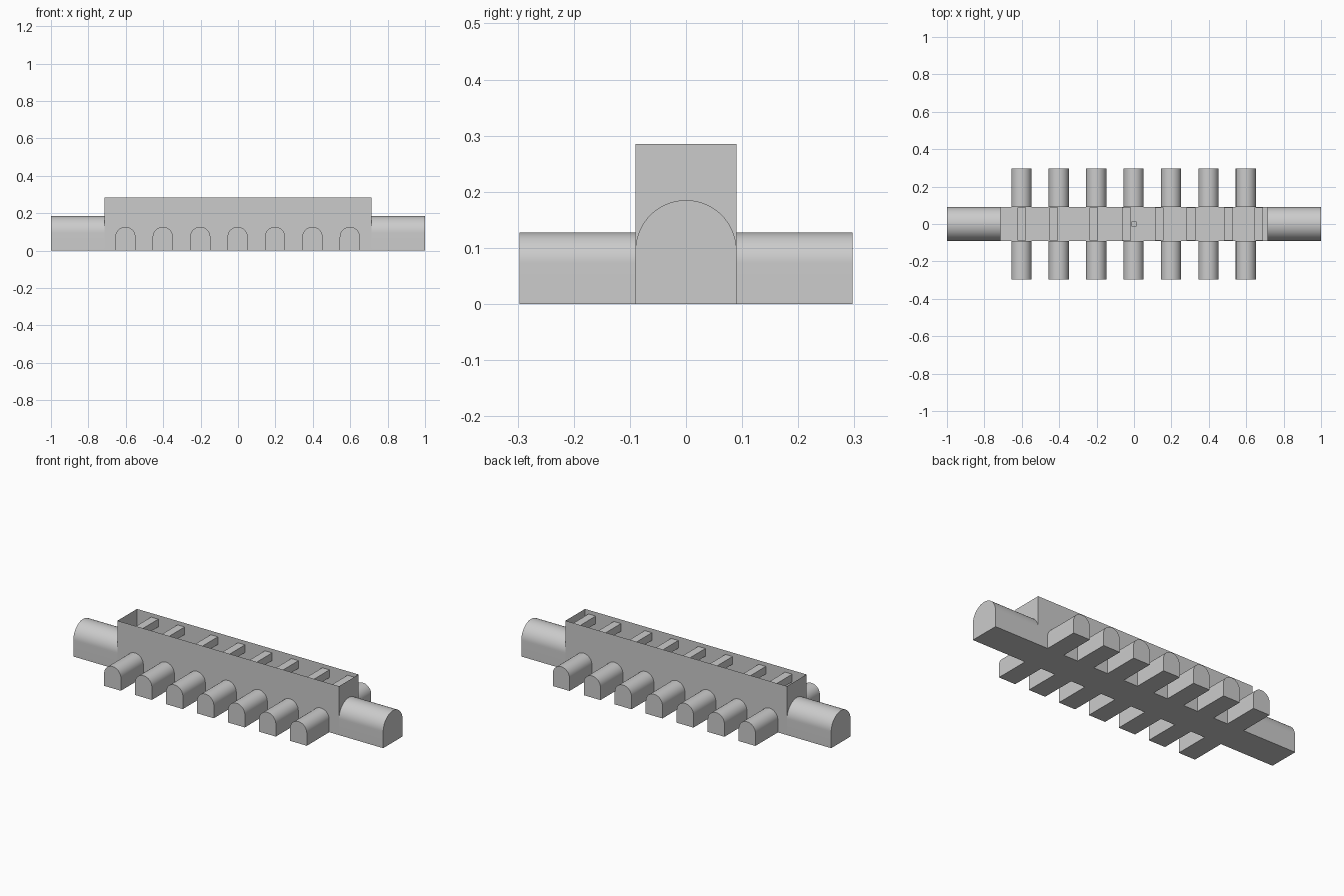
import bpy, bmesh, math
from mathutils import Matrix

cube = bpy.data.objects.get("Cube")
if cube:
    bpy.data.objects.remove(cube)

stone = bpy.data.materials.new("plain grey")
stone.use_nodes = True
GREY = (0.6, 0.6, 0.6, 1)
stone.diffuse_color = GREY
stone.node_tree.nodes["Principled BSDF"].inputs["Base Color"].default_value = GREY


def finish(name, bm, smooth=False):
    mesh = bpy.data.meshes.new(name)
    bm.to_mesh(mesh)
    bm.free()
    mesh.materials.append(stone)
    ob = bpy.data.objects.new(name, mesh)
    bpy.context.collection.objects.link(ob)
    if smooth:
        bpy.ops.object.select_all(action="DESELECT")
        ob.select_set(True)
        bpy.context.view_layer.objects.active = ob
        bpy.ops.object.shade_smooth_by_angle(angle=math.radians(30))
    return ob


def block(name, size, centre, open_top=False):
    bm = bmesh.new()
    bmesh.ops.create_cube(bm, size=1)
    bmesh.ops.scale(bm, vec=size, verts=bm.verts)
    bmesh.ops.translate(bm, vec=centre, verts=bm.verts)
    if open_top:
        top = [f for f in bm.faces if f.normal.z > 0.9]
        bmesh.ops.delete(bm, geom=top, context="FACES_ONLY")
    return finish(name, bm)


def vault(name, radius, height, start, end, turn, offset=0):
    """Round-topped passage from start to end, turned about z."""
    spring = height - radius
    profile = [(-radius, 0), (radius, 0)]
    for i in range(33):
        a = math.pi * i / 32
        profile.append((radius * math.cos(a), spring + radius * math.sin(a)))
    bm = bmesh.new()
    face = bm.faces.new([bm.verts.new((start, y, z)) for y, z in profile])
    ext = bmesh.ops.extrude_face_region(bm, geom=[face], use_keep_orig=True)
    moved = [v for v in ext["geom"] if isinstance(v, bmesh.types.BMVert)]
    bmesh.ops.translate(bm, vec=(end - start, 0, 0), verts=moved)
    bmesh.ops.recalc_face_normals(bm, faces=bm.faces)
    bm.transform(Matrix.Translation((offset, 0, 0)) @ Matrix.Rotation(turn, 4, "Z"))
    return finish(name, bm, smooth=True)


HALF_L, HALF_W, TOP = 0.715, 0.09, 0.285

# Open-topped hall with thin walls
block("hall", (2 * HALF_L, 2 * HALF_W, TOP), (0, 0, TOP / 2), open_top=True)

# Large passages at both ends
for side, turn in (("left", 0), ("right", math.pi)):
    vault(side + "_end_passage", HALF_W, 0.185, HALF_L, 1.0, turn)

# Seven small side passages on front and back
for i in range(7):
    x = (i - 3) * 0.2 - 0.002
    for side, turn in (("back", math.pi / 2), ("front", -math.pi / 2)):
        vault(f"{side}_passage_{i + 1}", 0.054, 0.127, HALF_W, 0.297, turn, x)

# Cross beams just below the rim
for i, x in enumerate((-0.6, -0.43, -0.215, -0.04, 0.135, 0.305, 0.505, 0.668)):
    block(f"cross_beam_{i + 1}", (0.046, 2 * HALF_W - 0.002, 0.045), (x, 0, 0.24))

# Small block in the middle of the floor
block("floor_block", (0.026, 0.026, 0.026), (0, 0, 0.014))
